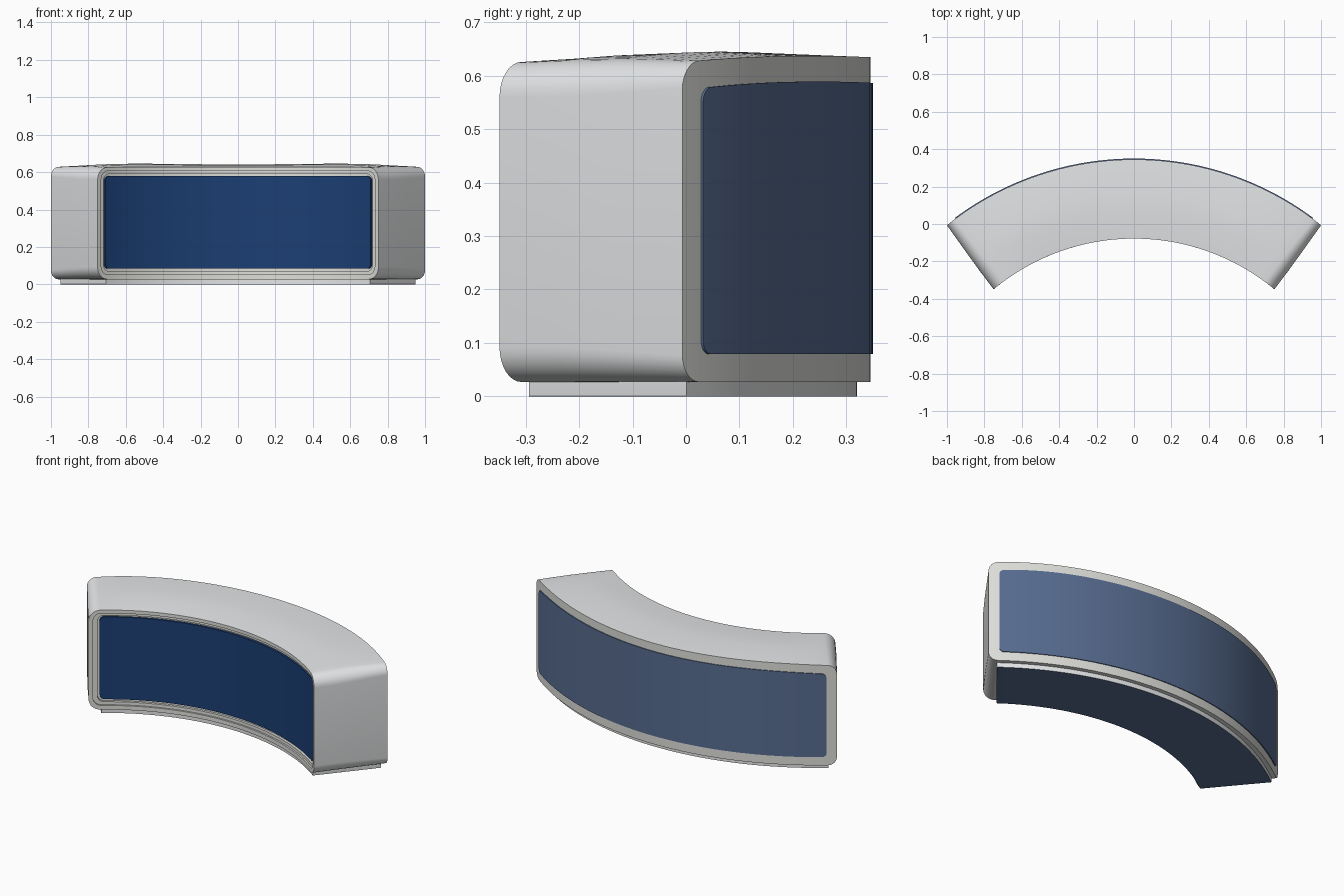
import bpy, bmesh, math

if "Cube" in bpy.data.objects:
    bpy.data.objects.remove(bpy.data.objects["Cube"])

CY = -1.253          # centre of the arc in y
SEG = 40             # columns along a straight edge
COR = 8              # steps per rounded corner


def material(name, rgb):
    m = bpy.data.materials.new(name)
    m.diffuse_color = (*rgb, 1)
    m.use_nodes = True
    m.node_tree.nodes["Principled BSDF"].inputs["Base Color"].default_value = m.diffuse_color
    return m


SHELL = material("pale grey", (0.79, 0.80, 0.81))
RIM = material("warm grey", (0.73, 0.73, 0.70))
NAVY = material("navy blue", (0.011, 0.049, 0.175))
SLATE = material("slate blue", (0.095, 0.15, 0.28))


def outline(radius, half_deg, z0, z1, r, crown=0.0):
    """Rounded rectangle wrapped on a cylinder: left to right on top, back along the bottom."""
    half = radius * math.radians(half_deg)
    cols = []
    for i in range(COR + 1):                       # left corner
        a = math.pi / 2 * i / COR
        cols.append((-half + r * (1 - math.cos(a)), r * (1 - math.sin(a))))
    for i in range(1, SEG):                        # straight run
        cols.append((-half + r + (2 * half - 2 * r) * i / SEG, 0.0))
    cols += [(-s, d) for s, d in reversed(cols[:COR + 1])]

    def point(s, z):
        a = s / radius
        return (radius * math.sin(a), CY + radius * math.cos(a), z)

    def rise(s):                                   # gentle double swell of the top
        t = (s / half) ** 2
        return crown * (1 - t) * (0.6 + 1.6 * t)

    top = [point(s, z1 - d + rise(s)) for s, d in cols]
    low = [point(s, z0 + d) for s, d in cols]
    return top + low[::-1]


def loft(name, loops, mats, band_mats=None, cap_mats=(0, 0), bottom_mat=None):
    """Bridge the outlines in order, then close the first and last with column strips."""
    bm = bmesh.new()
    rings = [[bm.verts.new(p) for p in lp] for lp in loops]
    n = len(rings[0])
    for k, (a, b) in enumerate(zip(rings, rings[1:])):
        for i in range(n):
            j = (i + 1) % n
            f = bm.faces.new((a[i], a[j], b[j], b[i]))
            f.material_index = band_mats[k] if band_mats else 0
    for ring, m in zip((rings[0], rings[-1]), cap_mats):
        for i in range(n // 2 - 1):
            f = bm.faces.new((ring[i], ring[i + 1], ring[n - 2 - i], ring[n - 1 - i]))
            f.material_index = m
    bmesh.ops.recalc_face_normals(bm, faces=bm.faces)
    if bottom_mat is not None:
        for f in bm.faces:
            if f.normal.z < -0.9:
                f.material_index = bottom_mat
    me = bpy.data.meshes.new(name)
    bm.to_mesh(me)
    bm.free()
    for m in mats:
        me.materials.append(m)
    ob = bpy.data.objects.new(name, me)
    bpy.context.collection.objects.link(ob)
    bpy.ops.object.select_all(action='DESELECT')
    ob.select_set(True)
    bpy.context.view_layer.objects.active = ob
    bpy.ops.object.shade_smooth_by_angle(angle=math.radians(35))
    return ob


# Curved counter body: pale shell, warm grey rims, stepped recess at the front
loft("counter_body", [
    outline(1.200, 37.3, 0.070, 0.590, 0.035),
    outline(1.185, 37.3, 0.070, 0.590, 0.035),
    outline(1.185, 38.5, 0.052, 0.606, 0.045),
    outline(1.175, 38.5, 0.052, 0.606, 0.045),
    outline(1.175, 39.7, 0.027, 0.625, 0.065, 0.002),
    outline(1.300, 39.45, 0.027, 0.625, 0.065, 0.020),
    outline(1.420, 39.15, 0.027, 0.626, 0.060, 0.025),
    outline(1.598, 38.75, 0.027, 0.625, 0.050, 0.016),
], [SHELL, RIM], band_mats=(1, 1, 1, 1, 0, 0, 0), cap_mats=(1, 1))

# Inner curved panel, set in the recess
loft("front_panel", [
    outline(1.187, 36.7, 0.084, 0.578, 0.025),
    outline(1.201, 36.7, 0.084, 0.578, 0.025),
], [NAVY])

# Outer curved panel, standing slightly proud
loft("back_panel", [
    outline(1.594, 36.7, 0.079, 0.577, 0.025, 0.016),
    outline(1.603, 36.7, 0.079, 0.577, 0.025, 0.016),
], [SLATE])

# Low plinth with a slate underside
loft("plinth", [
    outline(1.190, 36.3, 0.0, 0.04, 0.001),
    outline(1.573, 37.15, 0.0, 0.04, 0.001),
], [SHELL, SLATE], bottom_mat=1)
